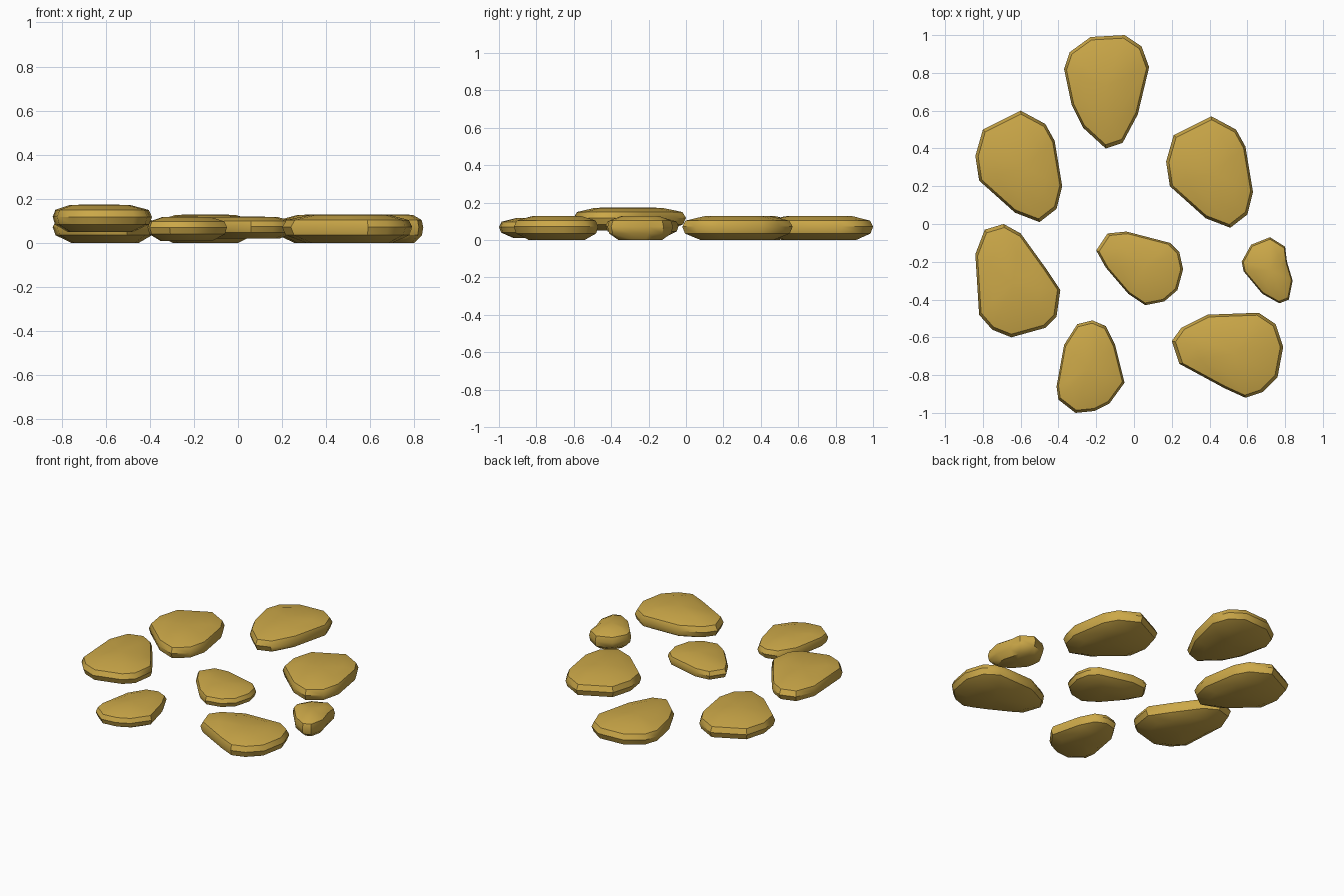
import bpy
import bmesh
import math
from mathutils import Vector

cube = bpy.data.objects.get("Cube")
if cube:
    bpy.data.objects.remove(cube, do_unlink=True)

# Sandy stone colour
sand = bpy.data.materials.new("sandy_yellow")
sand.use_nodes = True
colour = (0.60, 0.39, 0.065, 1.0)
sand.diffuse_color = colour
sand.node_tree.nodes["Principled BSDF"].inputs["Base Color"].default_value = colour

# Rounded slab cross-section: (outline scale, share of the height)
SECTION = [(0.66, 0.0), (0.95, 0.27), (1.0, 0.55), (0.94, 0.8), (0.6, 0.98)]


def stone(name, outline, bottom=0.0, height=0.13, shift=(0, 0)):
    """Flat pebble made of scaled copies of its outline, closed by two fans."""
    points = [Vector(p) + Vector(shift) for p in outline]
    middle = sum(points, Vector((0, 0))) / len(points)
    bm = bmesh.new()
    rings = []
    for scale, level in SECTION:
        ring = []
        for p in points:
            flat = middle + (p - middle) * scale
            ring.append(bm.verts.new((flat.x, flat.y, bottom + level * height)))
        rings.append(ring)
    count = len(points)
    for lower, upper in zip(rings, rings[1:]):
        for i in range(count):
            j = (i + 1) % count
            bm.faces.new((lower[i], lower[j], upper[j], upper[i]))
    for ring, z in ((rings[0], bottom), (rings[-1], bottom + height)):
        tip = bm.verts.new((middle.x, middle.y, z))
        for i in range(count):
            bm.faces.new((ring[i], ring[(i + 1) % count], tip))
    bmesh.ops.recalc_face_normals(bm, faces=bm.faces)
    mesh = bpy.data.meshes.new(name)
    bm.to_mesh(mesh)
    bm.free()
    mesh.materials.append(sand)
    obj = bpy.data.objects.new(name, mesh)
    bpy.context.collection.objects.link(obj)
    bpy.ops.object.select_all(action="DESELECT")
    obj.select_set(True)
    bpy.context.view_layer.objects.active = obj
    bpy.ops.object.shade_smooth_by_angle(angle=math.radians(40))
    return obj


# Outer ring, back half: the two side stones share one outline
stone("back_stone", [
    (-.37, .82), (-.34, .91), (-.23, .99), (-.05, 1), (.04, .94), (.08, .83),
    (.02, .58), (-.06, .43), (-.15, .4), (-.27, .51), (-.33, .63)])

side_outline = [
    (-.84, .36), (-.8, .5), (-.6, .6), (-.47, .53), (-.42, .44),
    (-.38, .2), (-.41, .08), (-.5, .01), (-.63, .06), (-.82, .23)]
stone("back_right_stone", side_outline)
stone("back_left_stone", side_outline, shift=(1.01, -.03))

# Outer ring, front half
stone("front_right_stone", [
    (-.84, -.16), (-.79, -.03), (-.69, 0), (-.6, -.05), (-.47, -.23), (-.39, -.35),
    (-.41, -.49), (-.47, -.55), (-.65, -.6), (-.75, -.56), (-.82, -.48), (-.83, -.32)],
    bottom=.05, height=.125)

stone("front_stone", [
    (-.41, -.86), (-.37, -.64), (-.3, -.53), (-.22, -.51), (-.15, -.54), (-.1, -.64),
    (-.05, -.84), (-.13, -.95), (-.21, -.99), (-.31, -1), (-.4, -.93)],
    bottom=.01, height=.11)

stone("front_left_stone", [
    (.2, -.62), (.25, -.55), (.39, -.48), (.66, -.47), (.75, -.53), (.79, -.65),
    (.76, -.81), (.68, -.89), (.59, -.92), (.48, -.87), (.24, -.74)])

# Inner stones
stone("centre_stone", [
    (-.2, -.14), (-.14, -.05), (-.04, -.04), (.19, -.1), (.24, -.15), (.26, -.24),
    (.23, -.35), (.16, -.41), (.06, -.43), (-.03, -.37), (-.15, -.23)],
    bottom=.02, height=.1)

stone("small_left_stone", [
    (.57, -.2), (.62, -.11), (.72, -.07), (.8, -.12), (.81, -.2),
    (.84, -.3), (.82, -.4), (.77, -.42), (.68, -.37), (.58, -.25)])
